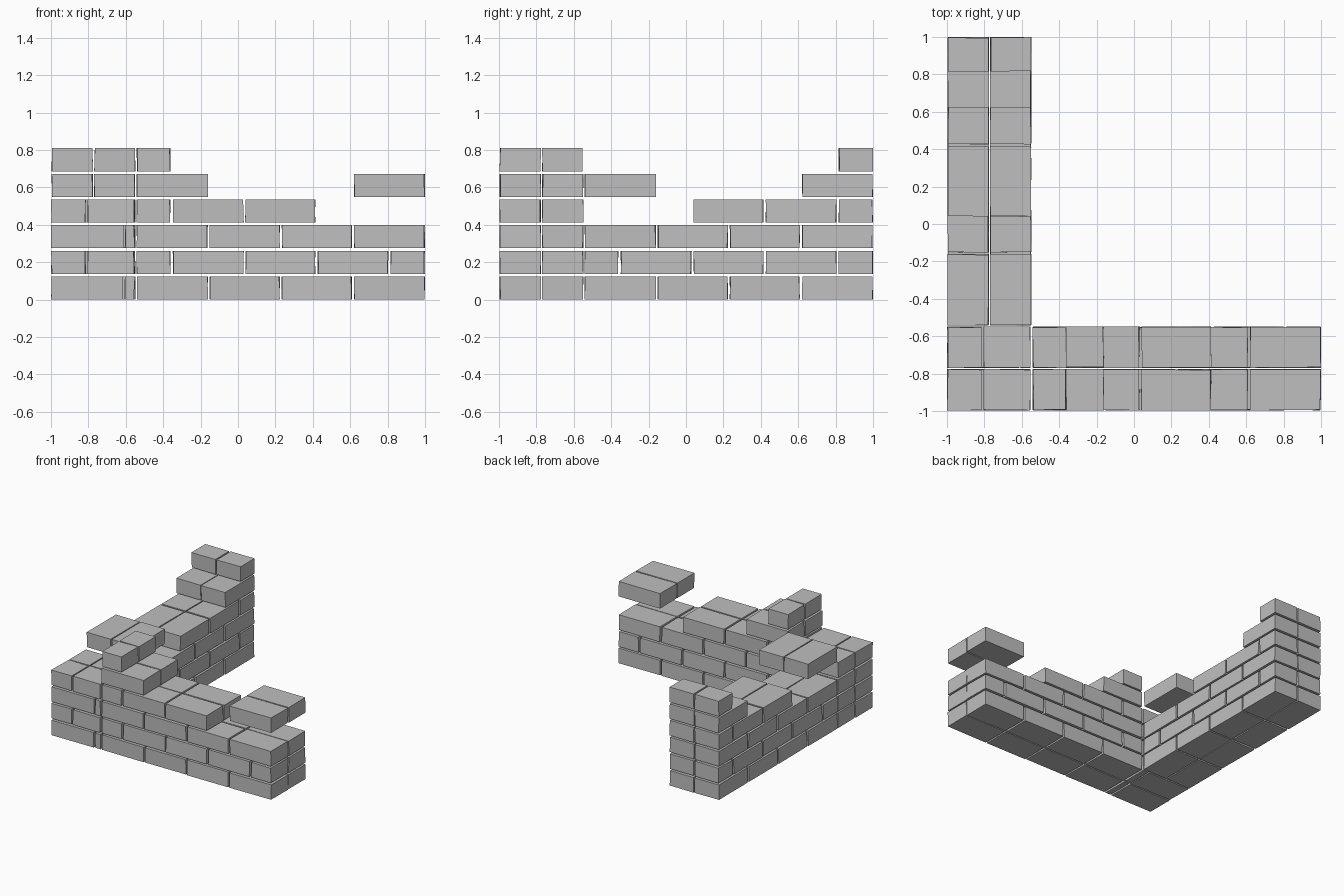
import bpy
import bmesh
import random

random.seed(4)
if "Cube" in bpy.data.objects:
    bpy.data.objects.remove(bpy.data.objects["Cube"], do_unlink=True)

# Brick colour
stone = bpy.data.materials.new("grey_stone")
stone.use_nodes = True
GREY = (0.52, 0.52, 0.52, 1)
stone.diffuse_color = GREY
stone.node_tree.nodes["Principled BSDF"].inputs["Base Color"].default_value = GREY

COURSE, HEIGHT, WOBBLE = 0.1372, 0.123, 0.003
ROWS = [(-0.995, -0.777), (-0.768, -0.551)]   # two bricks thick

# Brick ends along a wall: odd courses start with a half brick
EVEN = [(-0.54, -0.163), (-0.151, 0.222), (0.236, 0.607), (0.622, 0.997)]
ODD = [(-0.54, -0.363), (-0.347, 0.028), (0.041, 0.412), (0.428, 0.802), (0.817, 0.997)]
CORNER_EVEN = [(-0.997, -0.616), (-0.604, -0.555)]
CORNER_ODD = [(-0.997, -0.816), (-0.803, -0.555)]

# Bricks left standing in each course, bottom to top
front_courses = [EVEN, ODD, EVEN, ODD[:3], [EVEN[0], EVEN[3]], ODD[:1]]
side_courses = [EVEN, ODD, EVEN, ODD[2:], [EVEN[0], EVEN[3]], ODD[4:]]
corner_courses = [CORNER_EVEN, CORNER_ODD, CORNER_EVEN, CORNER_ODD]


def add_brick(bm, x, y, z):
    """One box with slightly uneven upright edges."""
    verts = bmesh.ops.create_cube(bm, size=1)["verts"]
    for v in verts:
        v.co.x = x[v.co.x > 0] + random.uniform(-WOBBLE, WOBBLE)
        v.co.y = y[v.co.y > 0] + random.uniform(-WOBBLE, WOBBLE)
        v.co.z = z + (HEIGHT if v.co.z > 0 else 0)


def build_wall(name, courses, along_y=False):
    for level, spans in enumerate(courses):
        bm = bmesh.new()
        for span in spans:
            for row in ROWS:
                x, y = (row, span) if along_y else (span, row)
                add_brick(bm, x, y, level * COURSE)
        mesh = bpy.data.meshes.new(f"{name}_course_{level + 1}")
        bm.to_mesh(mesh)
        bm.free()
        mesh.materials.append(stone)
        obj = bpy.data.objects.new(mesh.name, mesh)
        bpy.context.collection.objects.link(obj)


build_wall("corner", corner_courses)
build_wall("front_wall", front_courses)
build_wall("side_wall", side_courses, along_y=True)
